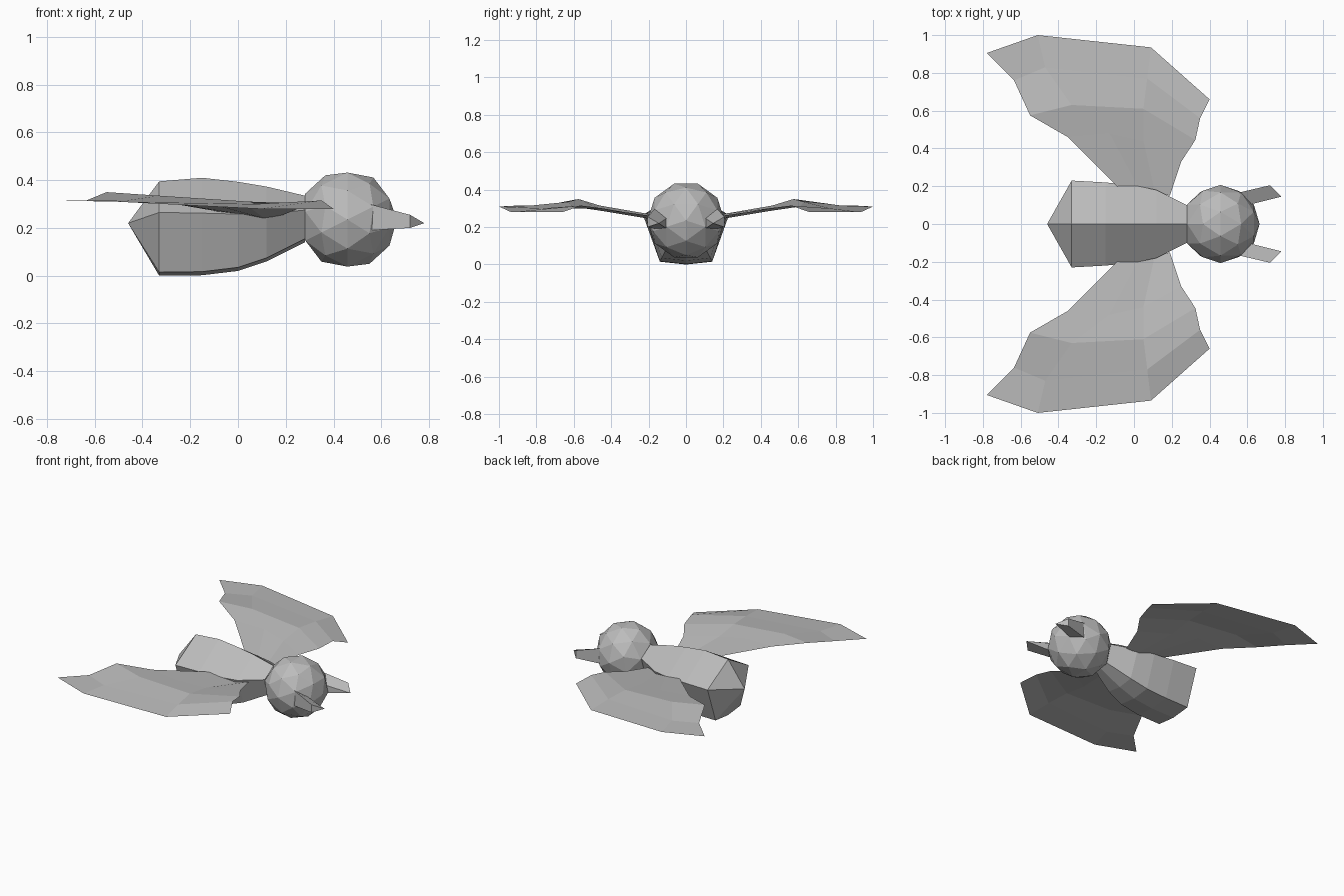
import bpy, bmesh, math

if "Cube" in bpy.data.objects:
    bpy.data.objects.remove(bpy.data.objects["Cube"])

grey = bpy.data.materials.new("feather_grey")
grey.diffuse_color = (0.5, 0.5, 0.5, 1)
grey.use_nodes = True
grey.node_tree.nodes["Principled BSDF"].inputs["Base Color"].default_value = grey.diffuse_color


def make(name, verts, faces, closed=True):
    me = bpy.data.meshes.new(name)
    me.from_pydata(verts, [], faces)
    me.materials.append(grey)
    bm = bmesh.new()
    bm.from_mesh(me)
    if closed:
        bmesh.ops.recalc_face_normals(bm, faces=bm.faces)
    bm.to_mesh(me)
    bm.free()
    ob = bpy.data.objects.new(name, me)
    bpy.context.collection.objects.link(ob)
    return ob


# Body: five-sided tube with a keel, closed by a pointed tail
# x, top z, side y, side z, bottom y, bottom z
sections = [(-0.33, 0.395, 0.23, 0.265, 0.14, 0.015),
            (-0.15, 0.410, 0.22, 0.262, 0.14, 0.017),
            (0.00, 0.393, 0.205, 0.258, 0.13, 0.035),
            (0.12, 0.373, 0.18, 0.258, 0.11, 0.075),
            (0.28, 0.335, 0.10, 0.275, 0.06, 0.155)]
verts, faces, n = [], [], 6
for x, tz, sy, sz, by, bz in sections:
    verts += [(x, 0, tz), (x, sy, sz), (x, by, bz), (x, 0, bz - 0.015),
              (x, -by, bz), (x, -sy, sz)]
for s in range(len(sections) - 1):
    for k in range(n):
        a, b = s * n + k, s * n + (k + 1) % n
        faces.append((a, b, b + n, a + n))
tail = len(verts)
verts.append((-0.46, 0, 0.22))
faces += [(k, (k + 1) % n, tail) for k in range(n)]
faces.append(tuple(range(tail - n, tail)))
make("body", verts, faces)

# Head: faceted ball with its pole pointing forward
bpy.ops.mesh.primitive_ico_sphere_add(subdivisions=2, radius=0.207,
                                      location=(0.458, 0, 0.235),
                                      rotation=(0, math.pi / 2, 0))
head = bpy.context.object
head.name = "head"
head.data.materials.append(grey)

# Wing: rows from root to outer edge, each from trailing to leading edge
rows = [[(-0.09, 0.20, 0.27), (0.03, 0.18, 0.255), (0.11, 0.17, 0.24), (0.19, 0.15, 0.255)],
        [(-0.35, 0.46, 0.315), (-0.13, 0.48, 0.305), (0.05, 0.44, 0.285), (0.25, 0.33, 0.28)],
        [(-0.55, 0.575, 0.35), (-0.33, 0.63, 0.335), (0.05, 0.61, 0.31), (0.325, 0.445, 0.30)],
        [(-0.635, 0.76, 0.315), (-0.47, 0.83, 0.315), (0.07, 0.77, 0.30), (0.35, 0.56, 0.315)],
        [(-0.78, 0.905, 0.315), (-0.51, 1.0, 0.31), (0.09, 0.935, 0.28), (0.40, 0.66, 0.28)]]
wing_faces = [(r * 4 + c, r * 4 + c + 1, r * 4 + c + 5, r * 4 + c + 4)
              for r in range(4) for c in range(3)]

# Beak prong: wedge growing from the side of the head
prong = [(0.55, 0.165, 0.30), (0.55, 0.165, 0.19), (0.72, 0.205, 0.255),
         (0.72, 0.205, 0.20), (0.78, 0.145, 0.22), (0.60, 0.10, 0.25),
         (0.60, 0.10, 0.19)]
prong_faces = [(0, 2, 3, 1), (0, 5, 4, 2), (1, 3, 4, 6), (2, 4, 3),
               (5, 6, 4), (0, 1, 6, 5)]

for side, s in (("left", 1), ("right", -1)):
    wing = [(x, y * s, z) for row in rows for x, y, z in row]
    make(side + "_wing", wing, [f[::s] for f in wing_faces], closed=False)
    make(side + "_beak_prong", [(x, y * s, z) for x, y, z in prong], prong_faces)
